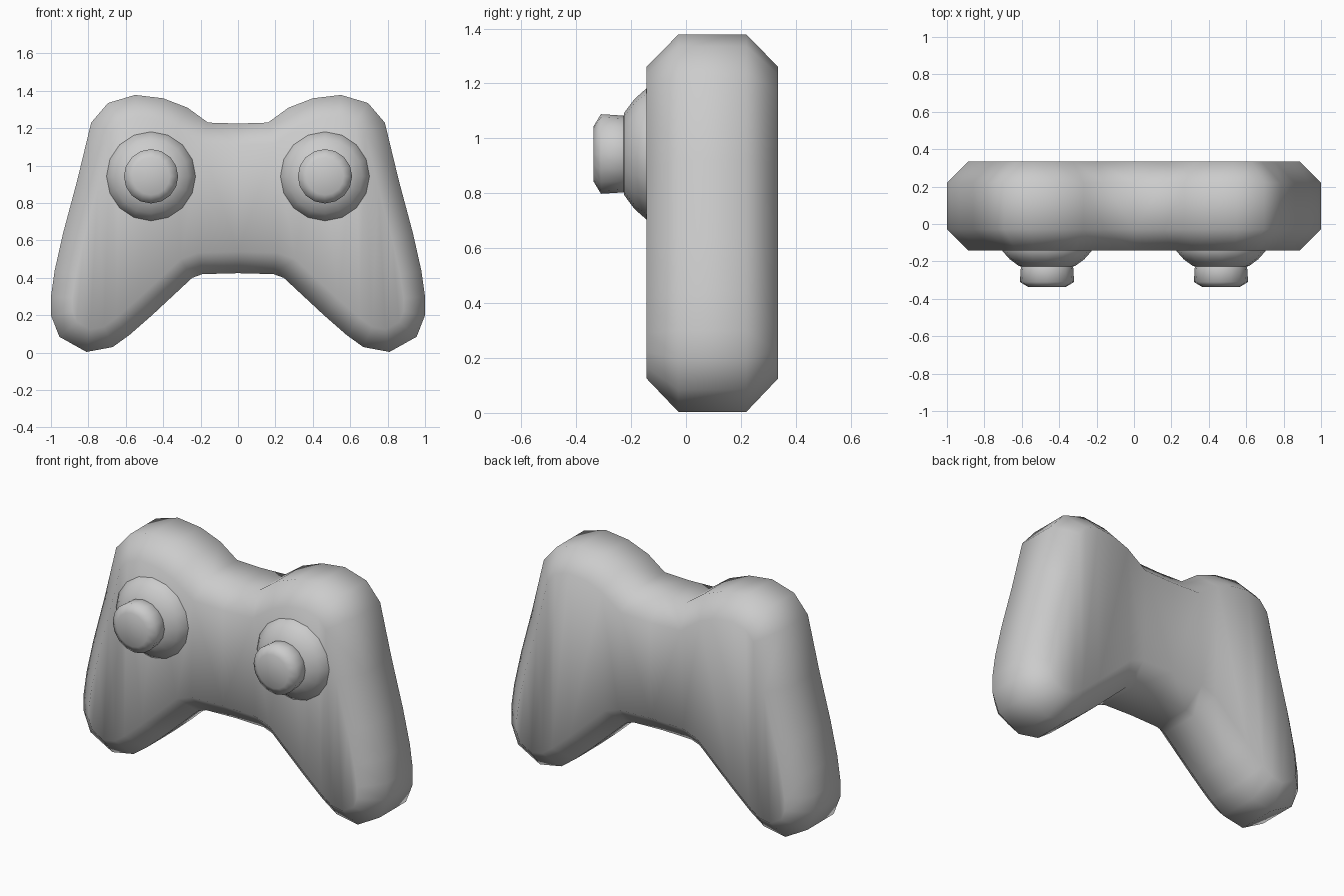
import bpy, bmesh, math
from mathutils import Vector

if "Cube" in bpy.data.objects:
    bpy.data.objects.remove(bpy.data.objects["Cube"])

# Right half of the front outline (x, z), from top centre round to bottom centre
HALF = [(0, 1.225), (0.16, 1.23), (0.27, 1.31), (0.40, 1.36), (0.55, 1.378),
        (0.695, 1.335), (0.785, 1.23), (0.86, 0.92), (0.935, 0.64), (0.98, 0.44),
        (1.0, 0.30), (1.0, 0.20), (0.955, 0.085), (0.81, 0.004), (0.67, 0.03),
        (0.58, 0.095), (0.46, 0.20), (0.245, 0.40), (0.19, 0.42), (0, 0.425)]
FRONT, BACK, BEVEL = -0.143, 0.335, 0.115


def inset(half, d):
    """Move the outline inwards by d with mitred corners."""
    pts = [Vector(p) for p in half]
    first = Vector((-pts[1].x, pts[1].y))
    last = Vector((-pts[-2].x, pts[-2].y))
    ring = [first] + pts + [last]
    out = []
    for a, b, c in zip(ring, ring[1:], ring[2:]):
        u, v = (b - a).normalized(), (c - b).normalized()
        n1, n2 = Vector((u.y, -u.x)), Vector((v.y, -v.x))
        out.append(b + (n1 + n2) * (d / (1 + n1.dot(n2))))
    return [(p.x, p.y) for p in out]


def finish(bm, name):
    bmesh.ops.recalc_face_normals(bm, faces=bm.faces)
    for f in bm.faces:
        f.smooth = True
    mesh = bpy.data.meshes.new(name)
    bm.to_mesh(mesh)
    bm.free()
    obj = bpy.data.objects.new(name, mesh)
    bpy.context.collection.objects.link(obj)
    return obj


# Controller body: chamfered slab, mirrored across x
bm = bmesh.new()
inner = inset(HALF, BEVEL)
rings = [[bm.verts.new((x, y, z)) for x, z in pts] for pts, y in
         ((inner, FRONT), (HALF, FRONT + BEVEL), (HALF, BACK - BEVEL), (inner, BACK))]
caps = [bm.faces.new(rings[0]), bm.faces.new(list(reversed(rings[-1])))]
for r, s in zip(rings, rings[1:]):
    for i in range(len(r) - 1):
        bm.faces.new((r[i], s[i], s[i + 1], r[i + 1]))
bmesh.ops.triangulate(bm, faces=caps)
body = finish(bm, "controller_body")
# Outward winding on the open half: the front cap must face -y
front = min(body.data.polygons, key=lambda p: p.center.y)
if front.normal.y > 0:
    body.data.flip_normals()
mirror = body.modifiers.new("Mirror", 'MIRROR')
mirror.use_clip = True


def turned(name, profile, cx, cz, sides=16):
    """Round part turned about the y axis from (radius, y) pairs."""
    bm = bmesh.new()
    rings = [[bm.verts.new((cx + r * math.cos(math.tau * i / sides), y,
                            cz + r * math.sin(math.tau * i / sides)))
              for i in range(sides)] for r, y in profile]
    for a, b in zip(rings, rings[1:]):
        for i in range(sides):
            j = (i + 1) % sides
            bm.faces.new((a[i], a[j], b[j], b[i]))
    bm.faces.new(rings[0])
    bm.faces.new(rings[-1])
    return finish(bm, name)


# Domed bases and thumb sticks
for side, cx in (("left", -0.465), ("right", 0.465)):
    turned(side + "_stick_base",
           [(0.24, -0.10), (0.238, -0.145), (0.20, -0.188), (0.15, -0.225), (0.10, -0.235)],
           cx, 0.943)
    turned(side + "_thumb_stick",
           [(0.13, -0.20), (0.14, -0.232), (0.145, -0.31), (0.10, -0.337)], cx, 0.943)
